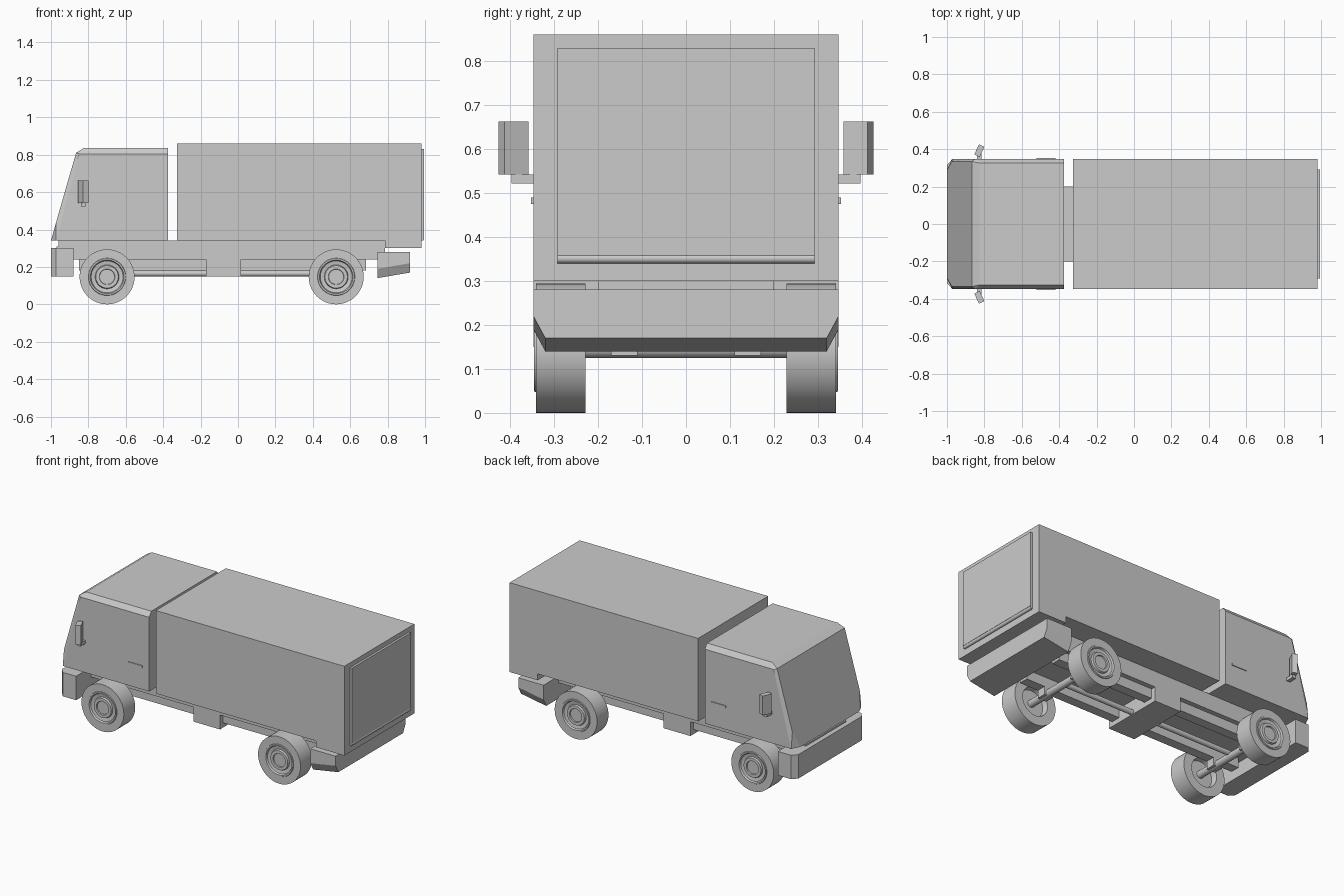
import bpy, bmesh, math
from mathutils import Matrix

if "Cube" in bpy.data.objects:
    bpy.data.objects.remove(bpy.data.objects["Cube"])


def finish(name, bm, smooth=False):
    bmesh.ops.recalc_face_normals(bm, faces=bm.faces[:])
    me = bpy.data.meshes.new(name)
    bm.to_mesh(me)
    bm.free()
    ob = bpy.data.objects.new(name, me)
    bpy.context.collection.objects.link(ob)
    if smooth:
        bpy.context.view_layer.objects.active = ob
        ob.select_set(True)
        bpy.ops.object.shade_smooth_by_angle(angle=math.radians(30))
        ob.select_set(False)
    return ob


def box(name, x, y, z):
    bm = bmesh.new()
    bmesh.ops.create_cube(bm, size=1)
    for v in bm.verts:
        for i, (a, b) in enumerate((x, y, z)):
            v.co[i] = a if v.co[i] < 0 else b
    return finish(name, bm)


def hull(name, half):
    """Convex solid from points on the +y side, mirrored to -y."""
    bm = bmesh.new()
    for x, y, z in half:
        for s in (-1, 1):
            bm.verts.new((x, s * y, z))
    bmesh.ops.convex_hull(bm, input=bm.verts[:])
    bmesh.ops.dissolve_limit(bm, angle_limit=0.02, verts=bm.verts[:], edges=bm.edges[:])
    return finish(name, bm)


def extrude(name, profile, y0, y1):
    """Extrude an xz profile along y."""
    bm = bmesh.new()
    f = bm.faces.new([bm.verts.new((x, y0, z)) for x, z in profile])
    r = bmesh.ops.extrude_face_region(bm, geom=[f])
    verts = [g for g in r["geom"] if isinstance(g, bmesh.types.BMVert)]
    bmesh.ops.translate(bm, verts=verts, vec=(0, y1 - y0, 0))
    return finish(name, bm)


def rod(name, loc, radius, length, axis, seg=24):
    bm = bmesh.new()
    rot = Matrix.Rotation(math.pi / 2, 4, 'X' if axis == 'y' else 'Y')
    bmesh.ops.create_cone(bm, cap_ends=True, segments=seg, radius1=radius, radius2=radius,
                          depth=length, matrix=Matrix.Translation(loc) @ rot)
    return finish(name, bm, True)


def wheel(name, x, side):
    """Lathe the tyre and rim profile (radius, distance from centre line)."""
    prof = [(0, .265), (.085, .265), (.09, .228), (.147, .228), (.147, .341), (.1, .341),
            (.098, .346), (.09, .346), (.085, .336), (.064, .332), (.06, .343), (.042, .343),
            (.04, .336), (0, .336)]
    bm = bmesh.new()
    vs = [bm.verts.new((r, d * side, 0)) for r, d in prof]
    es = [bm.edges.new(p) for p in zip(vs, vs[1:])]
    bmesh.ops.spin(bm, geom=vs + es, cent=(0, 0, 0), axis=(0, 1, 0),
                   angle=math.tau, steps=48)
    bmesh.ops.remove_doubles(bm, verts=bm.verts[:], dist=1e-5)
    bmesh.ops.translate(bm, verts=bm.verts[:], vec=(x, 0, .147))
    return finish(name, bm, True)


# Cab with sloped windscreen and bevelled edges
hull("cab", [(-1, .29, .34), (-.972, .335, .44), (-.972, .347, .34), (-.373, .347, .34),
             (-.866, .335, .81), (-.85, .347, .805), (-.373, .347, .805),
             (-.825, .325, .835), (-.373, .325, .835)])

# Cargo box with lowered tail
extrude("cargo_box", [(-.327, .34), (.785, .34), (.785, .30), (.98, .30), (.98, .86),
                      (-.327, .86)], -.347, .347)
box("rear_door", (.978, .994), (-.292, .292), (.358, .83))
rod("rear_door_hinge", (.984, 0, .351), .011, .584, 'y')

# Chassis and underside
box("chassis", (-.96, .785), (-.2, .2), (.24, .342))
box("fuel_tank", (-.17, .015), (-.2, .2), (.15, .242))
rod("drive_shaft", (-.09, 0, .165), .016, 1.22, 'x')

# Bumpers
hull("front_bumper", [(x, y, z) for z in (.15, .30)
                      for x, y in ((-1, .315), (-.972, .347), (-.88, .347))])
hull("rear_bumper", [(.745, .347, .28), (.745, .347, .19), (.745, .32, .14),
                     (.92, .347, .28), (.92, .347, .22), (.92, .32, .17)])
box("front_bumper_mount", (-.97, -.86), (-.2, .2), (.25, .31))

# Wheels and axles
for label, x in (("front", -.7), ("rear", .525)):
    rod(label + "_axle", (x, 0, .147), .022, .56, 'y')
    for sname, s in (("right", -1), ("left", 1)):
        wheel(f"{label}_{sname}_wheel", x, s)
        box(f"{label}_{sname}_spring_mount", (x - .03, x + .03),
            sorted((s * .11, s * .17)), (.13, .2))

# Paired side parts: rails, mirrors, door handles
for sname, s in (("right", -1), ("left", 1)):
    box(sname + "_rail", (-.85, .685), sorted((s * .11, s * .17)), (.18, .242))
    box(sname + "_mirror_arm", (-.84, -.815), sorted((s * .34, s * .397)), (.522, .542))
    mirror = box(sname + "_mirror", (-.016, .016), (-.03, .03), (.542, .663))
    mirror.location = (-.827, s * .392, 0)
    mirror.rotation_euler.z = -s * math.radians(25)
    box(sname + "_door_handle", (-.52, -.42), sorted((s * .34, s * .352)), (.475, .49))
